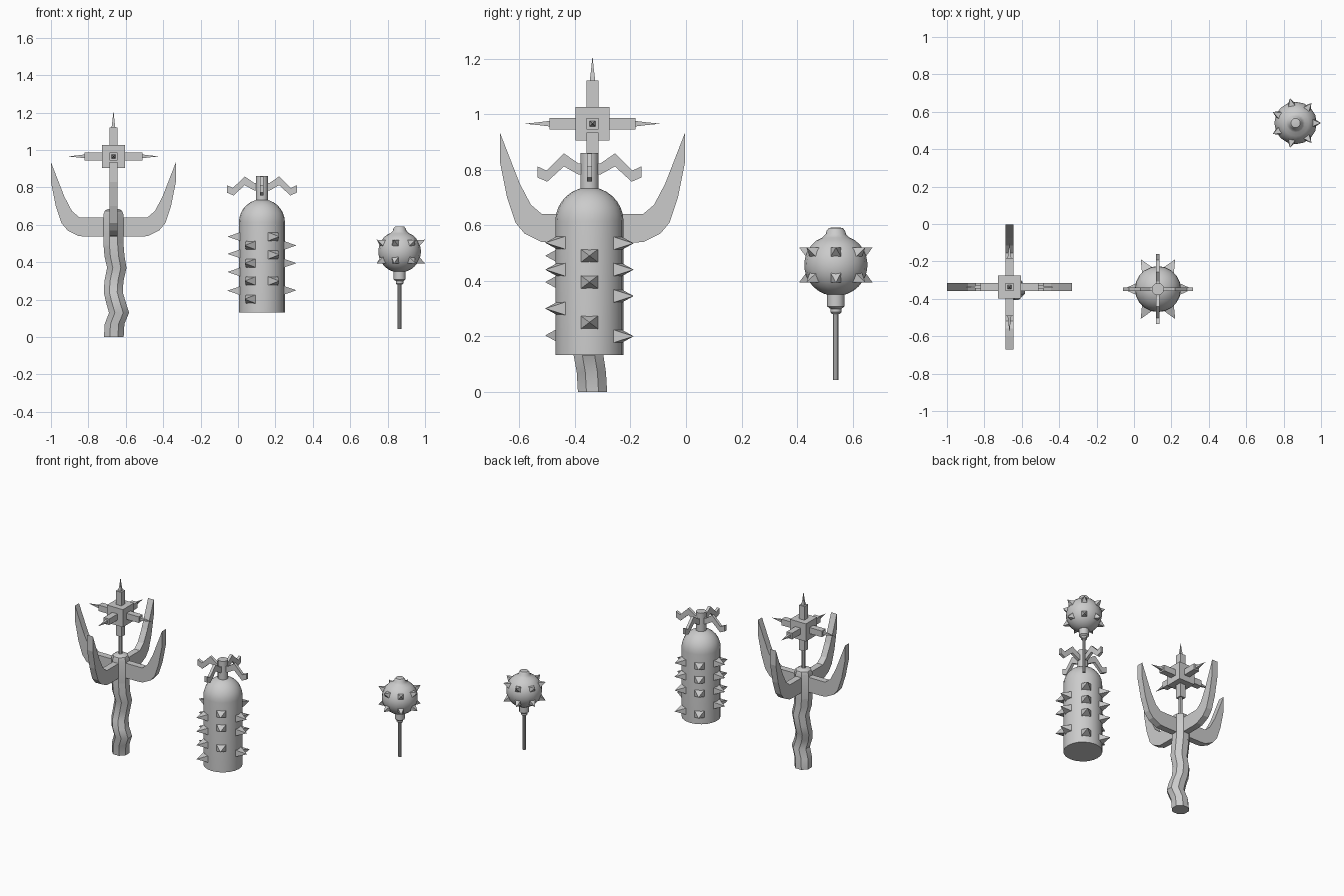
import bpy, bmesh
from math import sin, cos, pi, radians
from mathutils import Vector, Matrix

if "Cube" in bpy.data.objects:
    bpy.data.objects.remove(bpy.data.objects["Cube"])


def finish(name, bm, loc, smooth=True):
    bmesh.ops.recalc_face_normals(bm, faces=bm.faces)
    me = bpy.data.meshes.new(name)
    bm.to_mesh(me)
    bm.free()
    if smooth:
        me.shade_smooth()
        me.set_sharp_from_angle(angle=radians(35))
    ob = bpy.data.objects.new(name, me)
    ob.location = loc
    bpy.context.collection.objects.link(ob)
    return ob


def loft(bm, rings, n, turn=0.0):
    """Stack of n-sided rings (dx, dy, z, radius), capped at both ends."""
    rows = [[bm.verts.new((x + r * cos(turn + 2 * pi * i / n),
                           y + r * sin(turn + 2 * pi * i / n), z))
             for i in range(n)] for x, y, z, r in rings]
    for a, b in zip(rows, rows[1:]):
        for i in range(n):
            j = (i + 1) % n
            bm.faces.new((a[i], a[j], b[j], b[i]))
    bm.faces.new(rows[0][::-1])
    bm.faces.new(rows[-1])
    return [v for row in rows for v in row]


def lathe(bm, profile, n, turn=0.0):
    return loft(bm, [(0, 0, z, r) for r, z in profile], n, turn)


def blade(bm, profile, thick, angle):
    """Flat (radius, z) outline, extruded sideways and turned about z."""
    rot = Matrix.Rotation(angle, 3, 'Z')
    a, b = [[bm.verts.new(rot @ Vector((r, s * thick / 2, z))) for r, z in profile]
            for s in (-1, 1)]
    bm.faces.new(a)
    bm.faces.new(b[::-1])
    for i in range(len(a)):
        j = (i + 1) % len(a)
        bm.faces.new((a[i], b[i], b[j], a[j]))


def stud(bm, centre, az, el, base, tip, hw, hh):
    """Four-sided pyramid pointing out from centre along azimuth / elevation."""
    rot = Matrix.Rotation(az, 3, 'Z') @ Matrix.Rotation(-el, 3, 'Y')
    place = lambda p: bm.verts.new(Vector(centre) + rot @ Vector(p))
    q = [place((base, y * hw, z * hh)) for y, z in ((-1, -1), (1, -1), (1, 1), (-1, 1))]
    t = place((tip, 0, 0))
    bm.faces.new(q[::-1])
    for i in range(4):
        bm.faces.new((q[i], q[(i + 1) % 4], t))


# ---- Spiked sceptre ----
S = Vector((-0.666, -0.337, 0))

bm = bmesh.new()
loft(bm, [(0.002, 0, 0, .057), (0.006, -.004, .07, .057), (0.03, -.014, .13, .058),
          (0.012, -.018, .19, .057), (-.001, -.006, .24, .055), (0.003, .008, .30, .055),
          (0.018, .006, .37, .056), (0.006, -.002, .43, .058), (0, 0, .50, .058)], 8, pi / 8)
finish("sceptre_handle", bm, S)

bm = bmesh.new()
lathe(bm, [(.058, .49), (.058, .655), (.05, .675), (.03, .686)], 8, pi / 8)
finish("sceptre_hub", bm, S)

claw = [(0, .537), (.145, .537), (.185, .54), (.245, .57), (.278, .61), (.308, .70),
        (.334, .83), (.334, .935), (.262, .75), (.222, .674), (.182, .64), (0, .64)]
bm = bmesh.new()
for k in range(4):
    blade(bm, claw, .044, k * pi / 2)
finish("sceptre_claws", bm, S, False)

bm = bmesh.new()
lathe(bm, [(.013, .66), (.013, .93)], 8)
finish("sceptre_rod", bm, S)

# cube head with a stepped spike on every face
H = S + Vector((0, 0, .966))
bm = bmesh.new()
bmesh.ops.create_cube(bm, size=.122)
q = 2 ** .5
for rot in [Matrix.Rotation(k * pi / 2, 3, 'X') @ Matrix.Identity(3) for k in range(4)] + \
           [Matrix.Rotation(s * pi / 2, 3, 'Y') for s in (-1, 1)]:
    down = (rot @ Vector((0, 0, 1))).z < -.5
    prof = [(.021 * q, .05), (.021 * q, .155)]
    if not down:
        prof += [(.010 * q, .155), (.005 * q, .195), (.0006, .241)]
    vs = lathe(bm, prof, 4, pi / 4)
    bmesh.ops.rotate(bm, verts=vs, cent=(0, 0, 0), matrix=rot)
finish("sceptre_spiked_head", bm, H, False)

# ---- Studded canister ----
C = Vector((0.128, -0.348, 0))

bm = bmesh.new()
dome = [(.123 * cos(radians(a)), .614 + .123 * sin(radians(a))) for a in range(0, 90, 12)]
lathe(bm, [(.123, .132)] + dome, 20)
finish("canister_body", bm, C)

bm = bmesh.new()
lathe(bm, [(.033, .72), (.033, .86)], 12)
finish("canister_valve", bm, C)

lever = [(.02, .783), (.04, .783), (.092, .812), (.152, .757), (.187, .772),
         (.187, .812), (.155, .797), (.092, .859), (.04, .823), (.02, .823)]
bm = bmesh.new()
for k in range(4):
    blade(bm, lever, .019, k * pi / 2)
finish("canister_levers", bm, C, False)

# irregular columns of studs, keyed by angle around the body
columns = {0: (.49, .395, .25), 60: (.535, .44, .345, .20), 120: (.535, .44, .345, .20),
           180: (.537, .445, .348, .248), 240: (.49, .395, .30, .203), 300: (.537, .44, .30)}
bm = bmesh.new()
for deg, heights in columns.items():
    for z in heights:
        stud(bm, (0, 0, z), radians(deg), 0, .11, .184, .034, .026)
finish("canister_studs", bm, C, False)

# ---- Small mace ----
M = Vector((0.864, 0.54, 0))

bm = bmesh.new()
lathe(bm, [(.0105, .043), (.0105, .30)], 10)
finish("mace_stick", bm, M)

bm = bmesh.new()
lathe(bm, [(.015, .281), (.02, .287), (.02, .299), (.032, .308), (.032, .365)], 12)
finish("mace_collar", bm, M)

bm = bmesh.new()
ball = [(.114 * cos(radians(a)), .457 + .112 * sin(radians(a))) for a in range(-80, 60, 12)]
lathe(bm, ball + [(.05, .555), (.037, .567), (.033, .58), (.025, .59), (.012, .592)], 16)
finish("mace_ball", bm, M)

bm = bmesh.new()
for k in range(7):
    for s in (-1, 1):
        stud(bm, (0, 0, .457), 2 * pi * k / 7, s * radians(25), .10, .15, .022, .022)
finish("mace_studs", bm, M, False)
